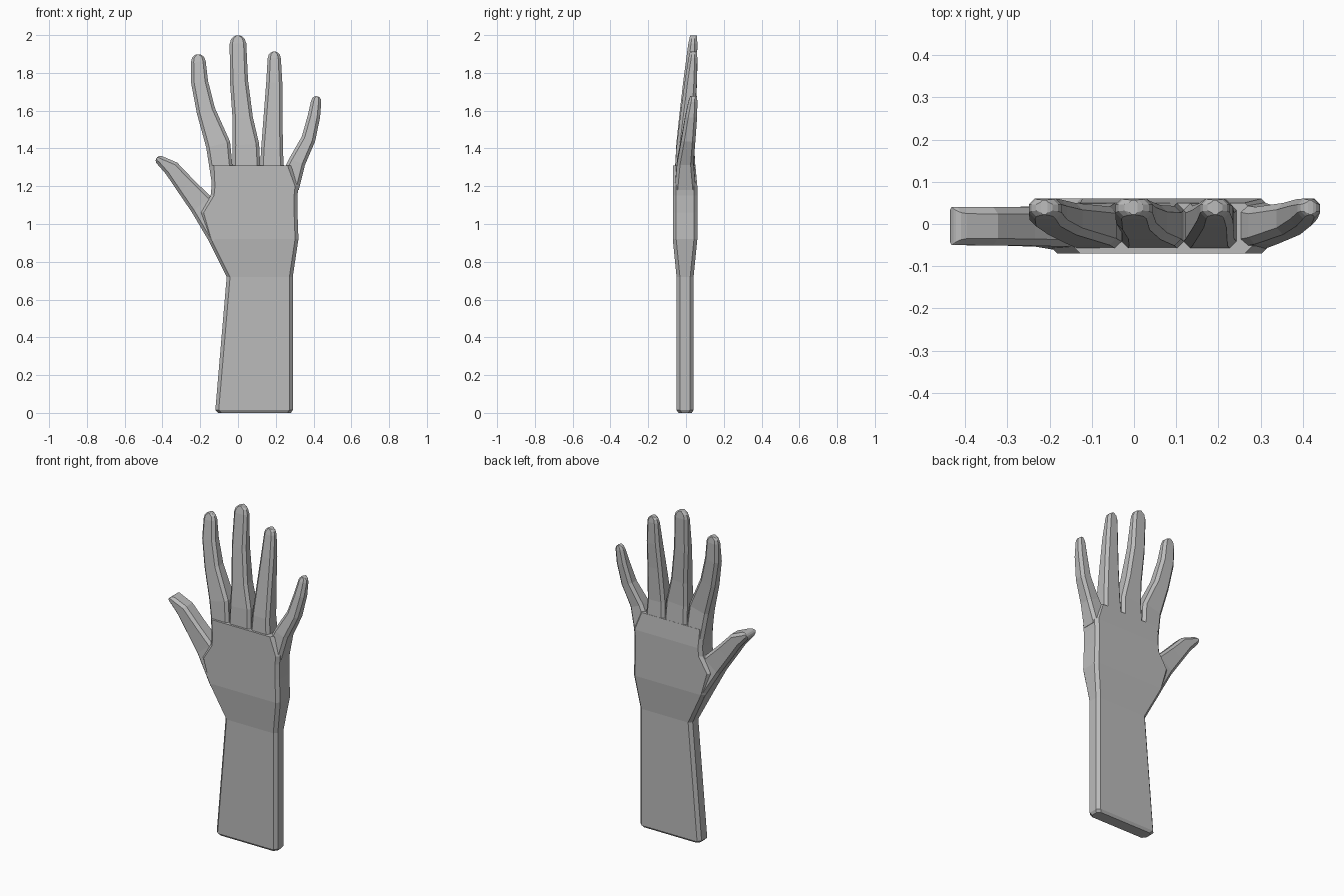
import bpy
import bmesh
from math import sin, cos, radians
from mathutils import Vector

cube = bpy.data.objects.get("Cube")
if cube:
    bpy.data.objects.remove(cube, do_unlink=True)

grey = bpy.data.materials.new("plain grey")
grey.use_nodes = True
COLOUR = (0.5, 0.5, 0.5, 1)
grey.diffuse_color = COLOUR
grey.node_tree.nodes["Principled BSDF"].inputs["Base Color"].default_value = COLOUR


def section(centre, across, width, front, back, chamfer):
    """Chamfered rectangle around a centre, spanning 'across' and the y axis."""
    h = width / 2
    c = min(chamfer, h * 0.6, (back - front) * 0.3)
    corners = [(-h + c, front), (h - c, front), (h, front + c), (h, back - c),
               (h - c, back), (-h + c, back), (-h, back - c), (-h, front + c)]
    return [centre + across * u + Vector((0, y, 0)) for u, y in corners]


def loft(name, sections):
    """Skin a row of matching sections and cap both ends."""
    bm = bmesh.new()
    rings = [[bm.verts.new(p) for p in s] for s in sections]
    n = len(rings[0])
    for low, high in zip(rings, rings[1:]):
        for i in range(n):
            j = (i + 1) % n
            bm.faces.new((low[i], low[j], high[j], high[i]))
    bm.faces.new(rings[0])
    bm.faces.new(rings[-1])
    bmesh.ops.recalc_face_normals(bm, faces=bm.faces)
    mesh = bpy.data.meshes.new(name)
    bm.to_mesh(mesh)
    bm.free()
    mesh.materials.append(grey)
    obj = bpy.data.objects.new(name, mesh)
    bpy.context.collection.objects.link(obj)
    return obj


def lerp(keys, t):
    """Piecewise linear value from (position, value) pairs."""
    for (a, va), (b, vb) in zip(keys, keys[1:]):
        if t <= b:
            return va + (vb - va) * (t - a) / (b - a)
    return keys[-1][1]


def digit(name, path, front, back):
    """Tapering finger along (x, z, width) points, with a rounded tip."""
    points = [Vector((x, 0, z)) for x, z, w in path]
    widths = [w for x, z, w in path]
    # rounded tip continues the last direction
    end, radius = points[-1], widths[-1] / 2
    along = (end - points[-2]).normalized()
    for angle in (35, 60, 78):
        a = radians(angle)
        points.append(end + along * radius * sin(a))
        widths.append(2 * radius * cos(a))
    rings = []
    last = len(points) - 1
    total = (points[-1] - points[0]).length
    for i, p in enumerate(points):
        d = (points[min(i + 1, last)] - points[max(i - 1, 0)]).normalized()
        across = Vector((d.z, 0, -d.x))
        t = (p - points[0]).length / total
        rings.append(section(p, across, widths[i], lerp(front, t), lerp(back, t), 0.016))
    return loft(name, rings)


# forearm and palm: height, left edge, right edge, front, back
body = [
    (0.0, -0.105, 0.28, -0.04, 0.03),
    (0.015, -0.12, 0.29, -0.05, 0.04),
    (0.72, -0.06, 0.29, -0.05, 0.04),
    (0.92, -0.16, 0.32, -0.07, 0.06),
    (1.06, -0.2, 0.315, -0.07, 0.06),
    (1.15, -0.145, 0.315, -0.07, 0.06),
    (1.2, -0.14, 0.32, -0.07, 0.06),
    (1.31, -0.145, 0.28, -0.07, 0.05),
]
loft("forearm_and_palm", [
    section(Vector(((a + b) / 2, 0, z)), Vector((1, 0, 0)), b - a, f, k, 0.018)
    for z, a, b, f, k in body])

# fingers lean backwards and thin out toward the tip
finger_front = [(0, -0.06), (0.25, -0.05), (0.9, 0.005), (1, 0.022)]
finger_back = [(0, 0.052), (0.28, 0.04), (0.9, 0.063), (1, 0.057)]
fingers = {
    "index_finger": [(-0.085, 1.26, 0.12), (-0.105, 1.42, 0.13), (-0.17, 1.6, 0.1),
                     (-0.203, 1.75, 0.09), (-0.21, 1.86, 0.078)],
    "middle_finger": [(0.045, 1.26, 0.15), (0.042, 1.42, 0.14), (0.025, 1.56, 0.108),
                      (0.005, 1.76, 0.096), (0, 1.955, 0.088)],
    "ring_finger": [(0.18, 1.26, 0.13), (0.18, 1.4, 0.115), (0.187, 1.6, 0.098),
                    (0.192, 1.75, 0.085), (0.192, 1.878, 0.07)],
    "little_finger": [(0.265, 1.2, 0.12), (0.313, 1.33, 0.09), (0.373, 1.45, 0.075),
                      (0.402, 1.57, 0.066), (0.414, 1.65, 0.054)],
}
for name, path in fingers.items():
    digit(name, path, finger_front, finger_back)

# thumb branches from the side of the palm
digit("thumb",
      [(-0.077, 0.954, 0.18), (-0.195, 1.105, 0.13), (-0.275, 1.2, 0.105),
       (-0.352, 1.295, 0.085), (-0.41, 1.335, 0.052)],
      [(0, -0.07), (0.4, -0.052), (1, -0.05)],
      [(0, 0.058), (0.4, 0.04), (1, 0.04)])
